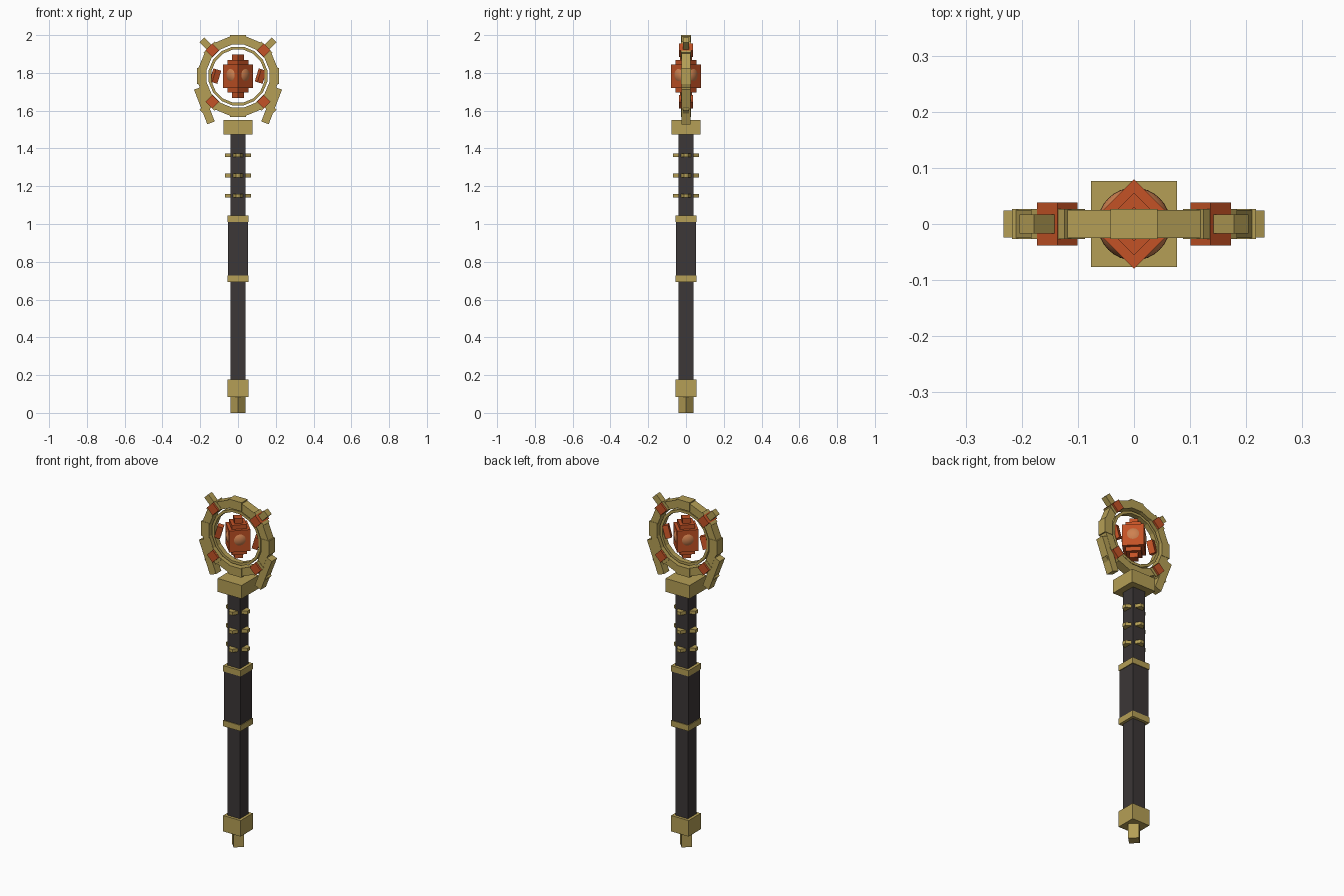
import bpy, bmesh, math
from mathutils import Matrix, Vector

if "Cube" in bpy.data.objects:
    bpy.data.objects.remove(bpy.data.objects["Cube"])


def material(name, rgb):
    m = bpy.data.materials.new(name)
    m.use_nodes = True
    m.diffuse_color = (*rgb, 1)
    m.node_tree.nodes["Principled BSDF"].inputs["Base Color"].default_value = (*rgb, 1)
    return m


GOLD = material("aged gold", (0.46, 0.345, 0.092))
DARK = material("dark handle", (0.045, 0.038, 0.038))
ORANGE = material("orange crystal", (0.55, 0.085, 0.019))
GLOW = material("pale orange core", (0.62, 0.22, 0.08))


def finish(name, bm, mat):
    bmesh.ops.recalc_face_normals(bm, faces=bm.faces)
    me = bpy.data.meshes.new(name)
    bm.to_mesh(me)
    bm.free()
    me.materials.append(mat)
    ob = bpy.data.objects.new(name, me)
    bpy.context.collection.objects.link(ob)
    return ob


def add_box(bm, center, size, ry=0.0, rz=0.0):
    """Box turned about z, then tilted about y (degrees)."""
    m = (Matrix.Translation(center) @ Matrix.Rotation(math.radians(ry), 4, 'Y')
         @ Matrix.Rotation(math.radians(rz), 4, 'Z') @ Matrix.Diagonal((*size, 1)))
    return bmesh.ops.create_cube(bm, size=1, matrix=m)["verts"]


def box(name, mat, center, size, ry=0.0, rz=0.0):
    bm = bmesh.new()
    add_box(bm, center, size, ry, rz)
    return finish(name, bm, mat)


def column(name, mat, half, z0, z1, rz=0.0):
    return box(name, mat, (0, 0, (z0 + z1) / 2), (2 * half, 2 * half, z1 - z0), 0, rz)


# Handle
R2 = math.sqrt(2)
column("foot_peg", GOLD, 0.039 / R2, 0, 0.09, 45)
column("foot_cap", GOLD, 0.056, 0.085, 0.177)
column("shaft", DARK, 0.04, 0.177, 1.475)
column("grip", DARK, 0.052, 0.725, 1.012)
column("lower_grip_band", GOLD, 0.056, 0.693, 0.727)
column("upper_grip_band", GOLD, 0.056, 1.01, 1.044)
column("head_block", GOLD, 0.077, 1.473, 1.55)

# Tapered studs on all four sides of the shaft
bm = bmesh.new()
for z in (1.15, 1.257, 1.365):
    for k in range(4):
        verts = add_box(bm, (0.053, 0, z), (0.03, 0.056, 0.019))
        for v in verts:
            if v.co.x > 0.053:
                v.co.y *= 0.4
        bmesh.ops.rotate(bm, verts=verts, cent=(0, 0, 0),
                         matrix=Matrix.Rotation(k * math.pi / 2, 3, 'Z'))
finish("shaft_studs", bm, GOLD)

# Ring head of sixteen blocks, every second one raised
CZ = 1.783


def polar(r, deg):
    a = math.radians(deg)
    return Vector((r * math.cos(a), 0, CZ + r * math.sin(a)))


bm = bmesh.new()
for i in range(16):
    raised = i % 2 == 0
    outer, depth = (0.217, 0.054) if raised else (0.21, 0.05)
    ang = i * 22.5
    add_box(bm, polar((outer + 0.166) / 2, ang), (outer - 0.166, depth, 0.084), -ang)
finish("outer_ring", bm, GOLD)

# Thin inner ring
bm = bmesh.new()
loops = []
for r, y in ((0.143, -0.015), (0.158, -0.015), (0.158, 0.015), (0.143, 0.015)):
    loops.append([bm.verts.new(polar(r, (i + 0.5) * 22.5) + Vector((0, y, 0))) for i in range(16)])
for a in range(4):
    p, q = loops[a], loops[(a + 1) % 4]
    for i in range(16):
        j = (i + 1) % 16
        bm.faces.new((p[i], p[j], q[j], q[i]))
finish("inner_ring", bm, GOLD)

# Diagonal spikes and ring gems
for ang, where in ((45, "upper_left"), (135, "upper_right"), (225, "lower_right"), (315, "lower_left")):
    box(where + "_spike", GOLD, polar(0.225, ang), (0.09, 0.034, 0.036), -ang)
    box(where + "_ring_gem", ORANGE, polar(0.193, ang), (0.051, 0.076, 0.051), -ang)

# Hanging side arms and tilted shards inside the ring
for s, side in ((1, "left"), (-1, "right")):
    box(side + "_arm", GOLD, (s * 0.178, 0, 1.627), (0.042, 0.048, 0.196), s * 21)
    box(side + "_shard", ORANGE, (s * 0.12, 0, CZ), (0.032, 0.034, 0.072), 17, 25)

# Stepped central crystal, turned corner to the front
for name, half, h in (("crystal_core", 0.08, 0.062), ("crystal_step", 0.056, 0.086),
                      ("crystal_tip", 0.031, 0.115)):
    column(name, ORANGE, half / R2, CZ - h, CZ + h, 45)

# Round heart showing through the crystal faces
bm = bmesh.new()
bmesh.ops.create_uvsphere(bm, u_segments=32, v_segments=20, radius=0.065,
                          matrix=Matrix.Translation((0, 0, CZ + 0.006)))
heart = finish("crystal_heart", bm, GLOW)
for p in heart.data.polygons:
    p.use_smooth = True
